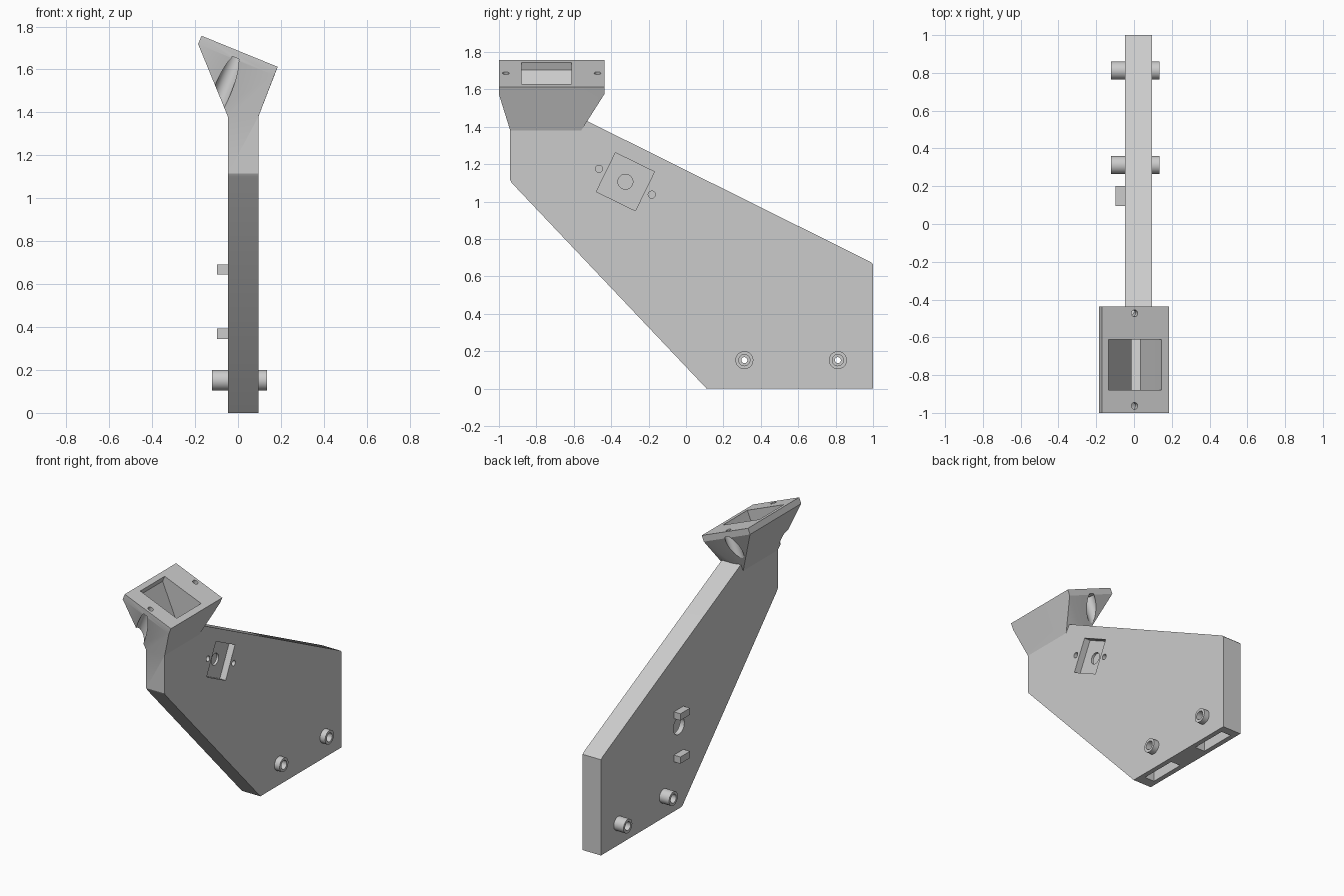
import bpy, bmesh, math
from mathutils import Vector

cube = bpy.data.objects.get("Cube")
if cube:
    bpy.data.objects.remove(cube, do_unlink=True)

grey = bpy.data.materials.new("plain_grey")
grey.use_nodes = True
grey.diffuse_color = (0.6, 0.6, 0.6, 1)
grey.node_tree.nodes["Principled BSDF"].inputs["Base Color"].default_value = (0.6, 0.6, 0.6, 1)


def finish(bm, name):
    bmesh.ops.recalc_face_normals(bm, faces=bm.faces)
    mesh = bpy.data.meshes.new(name)
    bm.to_mesh(mesh)
    bm.free()
    mesh.materials.append(grey)
    obj = bpy.data.objects.new(name, mesh)
    bpy.context.collection.objects.link(obj)
    return obj


def slab(name, profile, x0, x1):
    """Extrude a (y, z) outline from x0 to x1."""
    bm = bmesh.new()
    face = bm.faces.new([bm.verts.new((x0, y, z)) for y, z in profile])
    out = bmesh.ops.extrude_face_region(bm, geom=[face])
    moved = [v for v in out["geom"] if isinstance(v, bmesh.types.BMVert)]
    bmesh.ops.translate(bm, verts=moved, vec=(x1 - x0, 0, 0))
    return finish(bm, name)


def box_outline(y0, y1, z0, z1):
    return [(y0, z0), (y1, z0), (y1, z1), (y0, z1)]


def hull(name, points):
    bm = bmesh.new()
    for p in points:
        bm.verts.new(p)
    bmesh.ops.convex_hull(bm, input=bm.verts)
    bmesh.ops.dissolve_limit(bm, angle_limit=0.005, verts=bm.verts, edges=bm.edges)
    return finish(bm, name)


def rod(name, start, end, radius):
    start, end = Vector(start), Vector(end)
    bm = bmesh.new()
    bmesh.ops.create_cone(bm, cap_ends=True, segments=40, radius1=radius,
                          radius2=radius, depth=(end - start).length)
    turn = (end - start).to_track_quat("Z", "Y").to_matrix().to_4x4()
    bmesh.ops.transform(bm, matrix=turn, verts=bm.verts)
    bmesh.ops.translate(bm, vec=(start + end) / 2, verts=bm.verts)
    return finish(bm, name)


def combine(target, tool, operation="DIFFERENCE"):
    mod = target.modifiers.new("combine", "BOOLEAN")
    mod.operation = operation
    mod.solver = "EXACT"
    mod.object = tool
    bpy.context.view_layer.objects.active = target
    bpy.ops.object.modifier_apply(modifier=mod.name)
    bpy.data.objects.remove(tool, do_unlink=True)


LEFT, RIGHT = -0.047, 0.095          # outer sides of the arm
SLOT0, SLOT1 = -0.013, 0.033         # inner chute sides

# Flat arm
arm = slab("chute_arm", [(0.11, 0), (1, 0), (1, 0.665), (0.985, 0.678),
                         (-0.56, 1.446), (-0.56, 1.38), (-0.94, 1.38),
                         (-0.94, 1.115), (-0.932, 1.1)], LEFT, RIGHT)

# Tilted hopper head
normal = Vector((0.378, 0, 0.926))


def on_top(x, y, depth=0):
    return Vector((x, y, 1.757 - 0.408 * (x + 0.17))) - normal * depth


points = [(x, y, 1.38) for x in (LEFT, RIGHT) for y in (-0.94, -0.56)]
points += [on_top(x, y, d) for x in (-0.17, 0.185) for y in (-1, -0.437) for d in (0, 0.042)]
combine(arm, hull("head", points), "UNION")

# Funnel and inner chute
points = [(x, y, 1.38) for x in (SLOT0, SLOT1) for y in (-0.88, -0.612)]
points += [on_top(x, y, d) for x in (-0.135, 0.145) for y in (-0.88, -0.612) for d in (-0.05, 0.042)]
combine(arm, hull("funnel_cutter", points))
combine(arm, slab("chute_cutter", [(-0.88, 1.4), (-0.612, 1.4), (-0.61, 1.3), (-0.2, 1.12),
                                   (0.25, 0.65), (0.25, 0.48), (0.1, 0.4), (-0.05, 0.25),
                                   (-0.88, 1.13)], SLOT0, SLOT1))

# Screw holes in the head with clearance bores below
for y in (-0.963, -0.473):
    combine(arm, rod("screw_cutter", on_top(0.003, y, -0.05), on_top(0.003, y, 0.1), 0.018))
    combine(arm, rod("bore_cutter", on_top(0.003, y, 0.035), on_top(0.003, y, 0.5), 0.041))

# Tilted square sensor recess with its centre hole and two screw holes
centre = Vector((-0.324, 1.106))
along = Vector((0.898, -0.44))
across = Vector((0.44, 0.898))
half = 0.116
outline = [centre + along * a * half + across * b * half
           for a, b in ((-1, -1), (1, -1), (1, 1), (-1, 1))]
combine(arm, slab("recess_cutter", outline, 0.05, 0.2))
combine(arm, rod("sensor_cutter", (0.02, *centre), (0.2, *centre), 0.04))
for side in (-1, 1):
    spot = centre + along * side * 0.157
    combine(arm, rod("pin_cutter", (0.045, *spot), (0.2, *spot), 0.019))

# Round outlet on the other side
combine(arm, rod("outlet_cutter", (-0.2, 0.145, 0.575), (0.01, 0.145, 0.575), 0.06))

# Mounting tubes through the arm, with bottom slots
for y in (0.312, 0.812):
    combine(arm, rod("tube", (-0.122, y, 0.152), (0.135, y, 0.152), 0.048), "UNION")
    combine(arm, slab("slot_cutter", box_outline(y - 0.13, y + 0.13, -0.1, 0.25), -0.013, 0.061))
    combine(arm, rod("hole_cutter", (-0.3, y, 0.152), (0.3, y, 0.152), 0.016))
    for x0, x1 in ((0.05, 0.3), (-0.3, -0.03)):
        combine(arm, rod("counterbore_cutter", (x0, y, 0.152), (x1, y, 0.152), 0.03))

# Small cable tabs
for z in (0.345, 0.645):
    combine(arm, slab("tab", box_outline(0.095, 0.2, z, z + 0.047), -0.097, LEFT + 0.01), "UNION")

# Smooth round holes, crisp edges
bpy.ops.object.select_all(action="DESELECT")
arm.select_set(True)
bpy.context.view_layer.objects.active = arm
bpy.ops.object.shade_smooth_by_angle(angle=math.radians(20))
